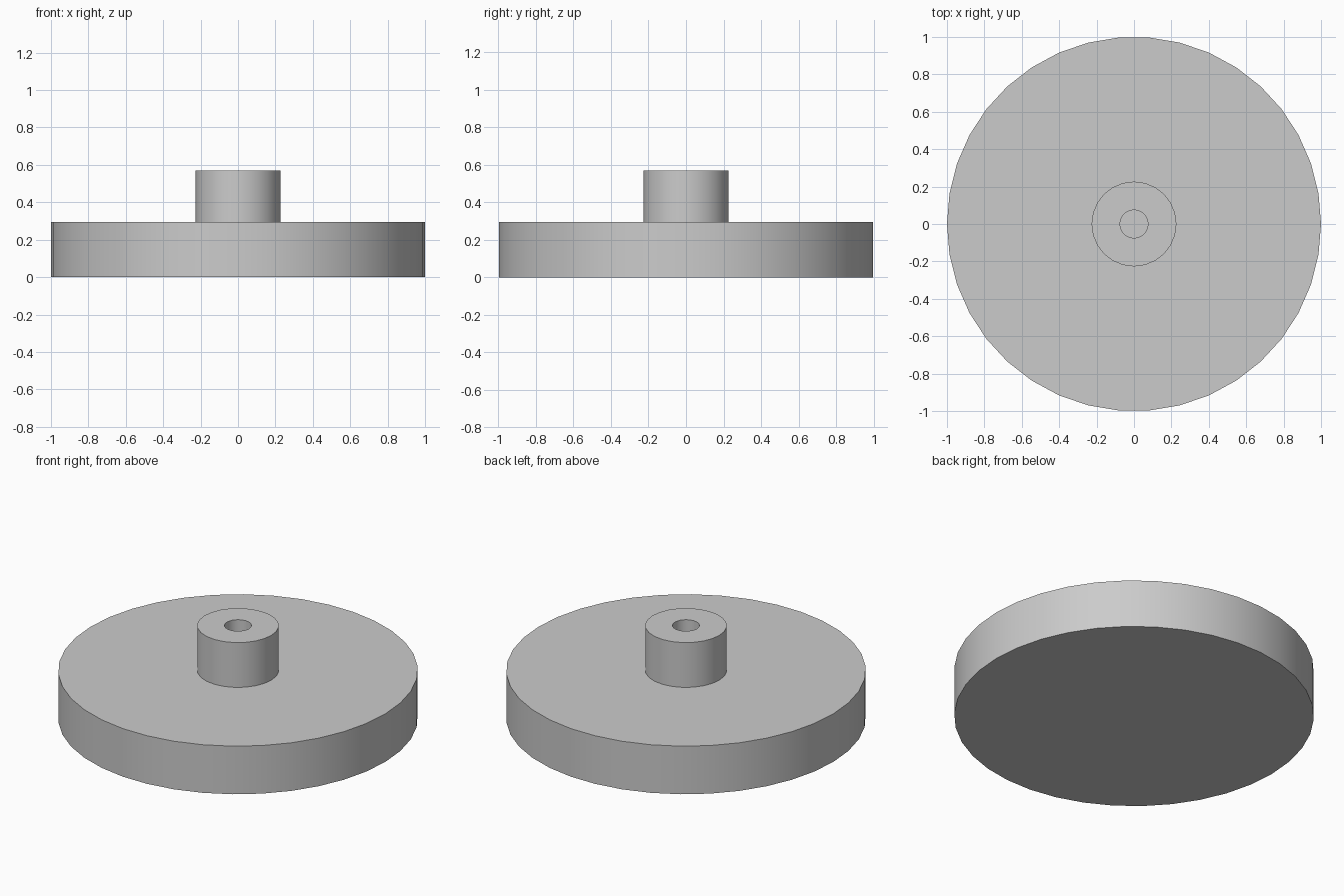
import bpy
import math

cube = bpy.data.objects.get("Cube")
if cube:
    bpy.data.objects.remove(cube, do_unlink=True)

DISC_RADIUS, DISC_TOP = 1.0, 0.295
HUB_RADIUS, HUB_TOP = 0.227, 0.57
BORE_RADIUS = 0.075

grey = bpy.data.materials.new("light grey")
grey.use_nodes = True
colour = (0.6, 0.6, 0.6, 1.0)
grey.diffuse_color = colour
grey.node_tree.nodes["Principled BSDF"].inputs["Base Color"].default_value = colour


def lathe(name, profile, sides):
    """Revolve a (radius, height) profile about z; zero radius closes with a cap."""
    verts, faces, rings = [], [], []
    for radius, z in profile:
        rings.append(len(verts))
        for i in range(sides):
            a = math.tau * i / sides
            verts.append((radius * math.cos(a), radius * math.sin(a), z))
    for low, high in zip(rings, rings[1:]):
        for i in range(sides):
            j = (i + 1) % sides
            faces.append((low + i, low + j, high + j, high + i))
    # Cap both ends of the profile
    faces.append(tuple(range(sides))[::-1])
    faces.append(tuple(rings[-1] + i for i in range(sides)))
    mesh = bpy.data.meshes.new(name)
    mesh.from_pydata(verts, [], faces)
    mesh.materials.append(grey)
    obj = bpy.data.objects.new(name, mesh)
    bpy.context.collection.objects.link(obj)
    bpy.ops.object.select_all(action="DESELECT")
    obj.select_set(True)
    bpy.context.view_layer.objects.active = obj
    bpy.ops.object.shade_smooth_by_angle(angle=math.radians(35))
    return obj


# Broad flat disc
lathe("disc", [(DISC_RADIUS, 0), (DISC_RADIUS, DISC_TOP)], 38)

# Raised hub with a round bore reaching down to the disc
lathe("hub", [(HUB_RADIUS, DISC_TOP - 0.01), (HUB_RADIUS, HUB_TOP),
              (BORE_RADIUS, HUB_TOP), (BORE_RADIUS, DISC_TOP + 0.001)], 24)
